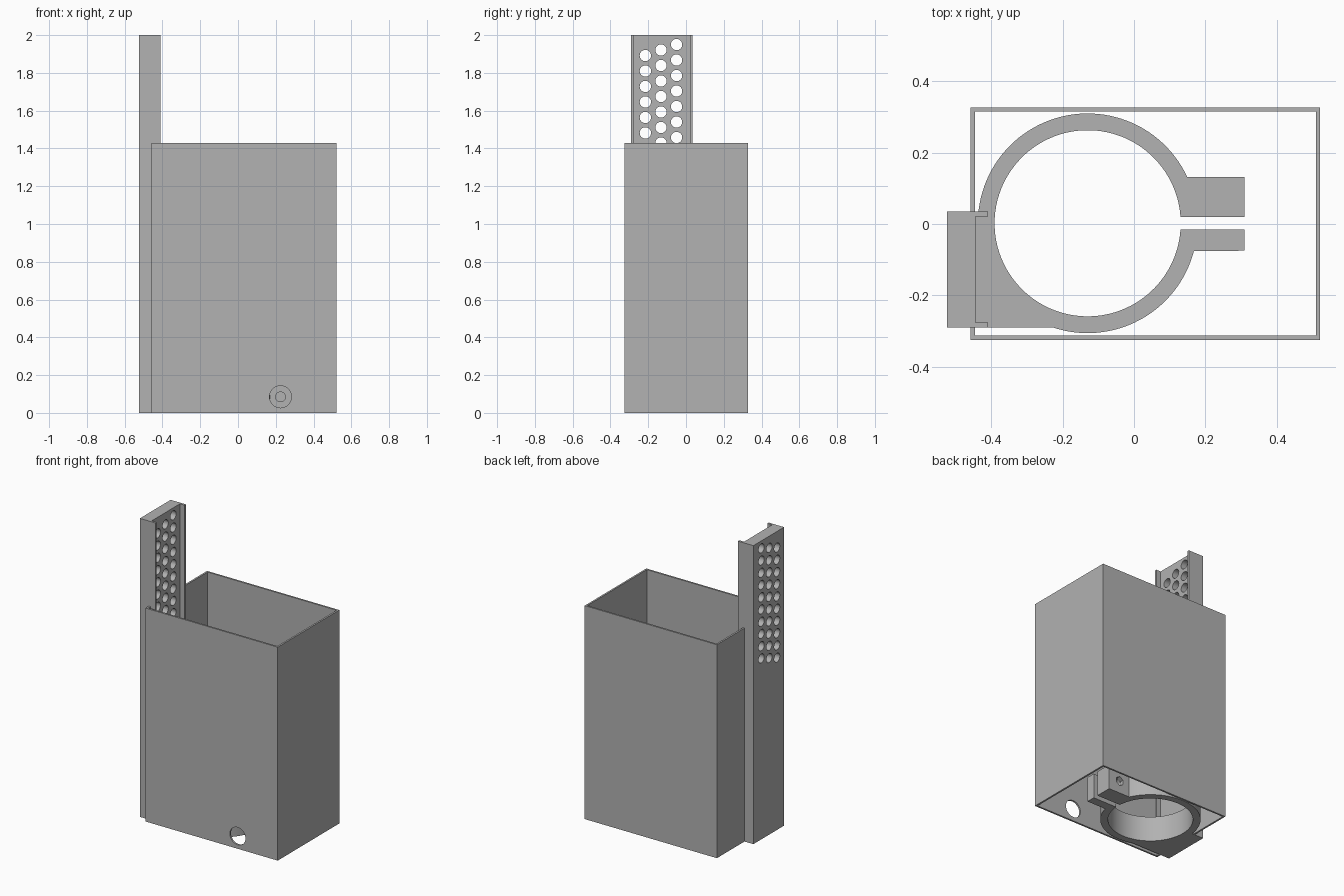
import bpy, bmesh
from math import sin, cos, radians, pi
from mathutils import Matrix, Vector

cube = bpy.data.objects.get("Cube")
if cube:
    bpy.data.objects.remove(cube, do_unlink=True)

grey = bpy.data.materials.new("plain_grey")
grey.use_nodes = True
colour = (0.445, 0.445, 0.445, 1)
grey.diffuse_color = colour
grey.node_tree.nodes["Principled BSDF"].inputs["Base Color"].default_value = colour


def make_object(name, bm):
    bmesh.ops.recalc_face_normals(bm, faces=bm.faces)
    mesh = bpy.data.meshes.new(name)
    bm.to_mesh(mesh)
    bm.free()
    mesh.materials.append(grey)
    obj = bpy.data.objects.new(name, mesh)
    bpy.context.collection.objects.link(obj)
    return obj


def extrude_profile(name, points, height):
    """Raise a flat outline from the ground."""
    bm = bmesh.new()
    face = bm.faces.new([bm.verts.new((x, y, 0)) for x, y in points])
    top = bmesh.ops.extrude_face_region(bm, geom=[face])["geom"]
    verts = [v for v in top if isinstance(v, bmesh.types.BMVert)]
    bmesh.ops.translate(bm, verts=verts, vec=(0, 0, height))
    return make_object(name, bm)


def drill(obj, holes):
    """Cut holes given as (centre, axis, radius, length, sides)."""
    bm = bmesh.new()
    for centre, axis, radius, length, sides in holes:
        turn = Vector((0, 0, 1)).rotation_difference(Vector(axis)).to_matrix().to_4x4()
        bmesh.ops.create_cone(bm, cap_ends=True, segments=sides, radius1=radius,
                              radius2=radius, depth=length,
                              matrix=Matrix.Translation(centre) @ turn)
    cutter = make_object("hole_cutter", bm)
    cutter.hide_render = True
    mod = obj.modifiers.new("holes", "BOOLEAN")
    mod.operation = "DIFFERENCE"
    mod.solver = "EXACT"
    mod.object = cutter
    select(obj)
    bpy.ops.object.modifier_apply(modifier=mod.name)
    bpy.data.objects.remove(cutter, do_unlink=True)


def select(obj):
    bpy.ops.object.select_all(action="DESELECT")
    obj.select_set(True)
    bpy.context.view_layer.objects.active = obj


def arc(centre, radius, start, end, steps):
    angles = [radians(start + (end - start) * i / steps) for i in range(steps + 1)]
    return [(centre[0] + radius * cos(a), centre[1] + radius * sin(a)) for a in angles]


# Shared sizes
left, right, front, back, wall = -0.458, 0.522, -0.325, 0.327, 0.012
slot_front, slot_back, lip = -0.29, 0.035, 0.014
slot_x, lip_x = -0.445, -0.41
bolt_x, bolt_z = 0.225, 0.085

# Open sleeve, with a full-height slot for the rail
sleeve = extrude_profile("sleeve", [
    (left, slot_front), (left, front), (right, front), (right, back), (left, back),
    (left, slot_back), (left + wall, slot_back), (left + wall, back - wall),
    (right - wall, back - wall), (right - wall, front + wall),
    (left + wall, front + wall), (left + wall, slot_front)], 1.43)
drill(sleeve, [((bolt_x, front, bolt_z), (0, 1, 0), 0.058, 0.1, 48)])

# Channel rail with three staggered columns of holes
rail = extrude_profile("rail", [
    (-0.524, slot_front), (lip_x, slot_front), (lip_x, slot_front + lip),
    (slot_x, slot_front + lip), (slot_x, slot_back - lip), (lip_x, slot_back - lip),
    (lip_x, slot_back), (-0.524, slot_back)], 2.0)
drill(rail, [((-0.485, -0.05 - 0.0825 * col, 1.95 - 0.029 * col - 0.082 * row),
              (1, 0, 0), 0.03, 0.2, 32)
             for col in range(3) for row in range(10)])

# Split ring clamp with a foot in the rail and two bolt ears
hub = (-0.13, 0.002)
clamp = extrude_profile("ring_clamp",
    [(0.31, 0.02), (0.31, 0.132)]
    + arc(hub, 0.308, 25, 176, 48)
    + [(slot_x, slot_back - lip), (slot_x, slot_front + lip),
       (lip_x, slot_front + lip), (lip_x, slot_front)]
    + arc(hub, 0.308, 251.5, 345.5, 32)
    + [(0.31, -0.075), (0.31, -0.015)]
    + arc(hub, 0.261, 356.3, 4, 96), 0.17)
drill(clamp, [((bolt_x, 0, bolt_z), (0, 1, 0), 0.026, 0.6, 32)])
drill(clamp, [((bolt_x, 0.132, bolt_z), (0, 1, 0), 0.031, 0.05, 6)])

for part in (sleeve, rail, clamp):
    select(part)
    bpy.ops.object.shade_smooth_by_angle(angle=radians(30))
